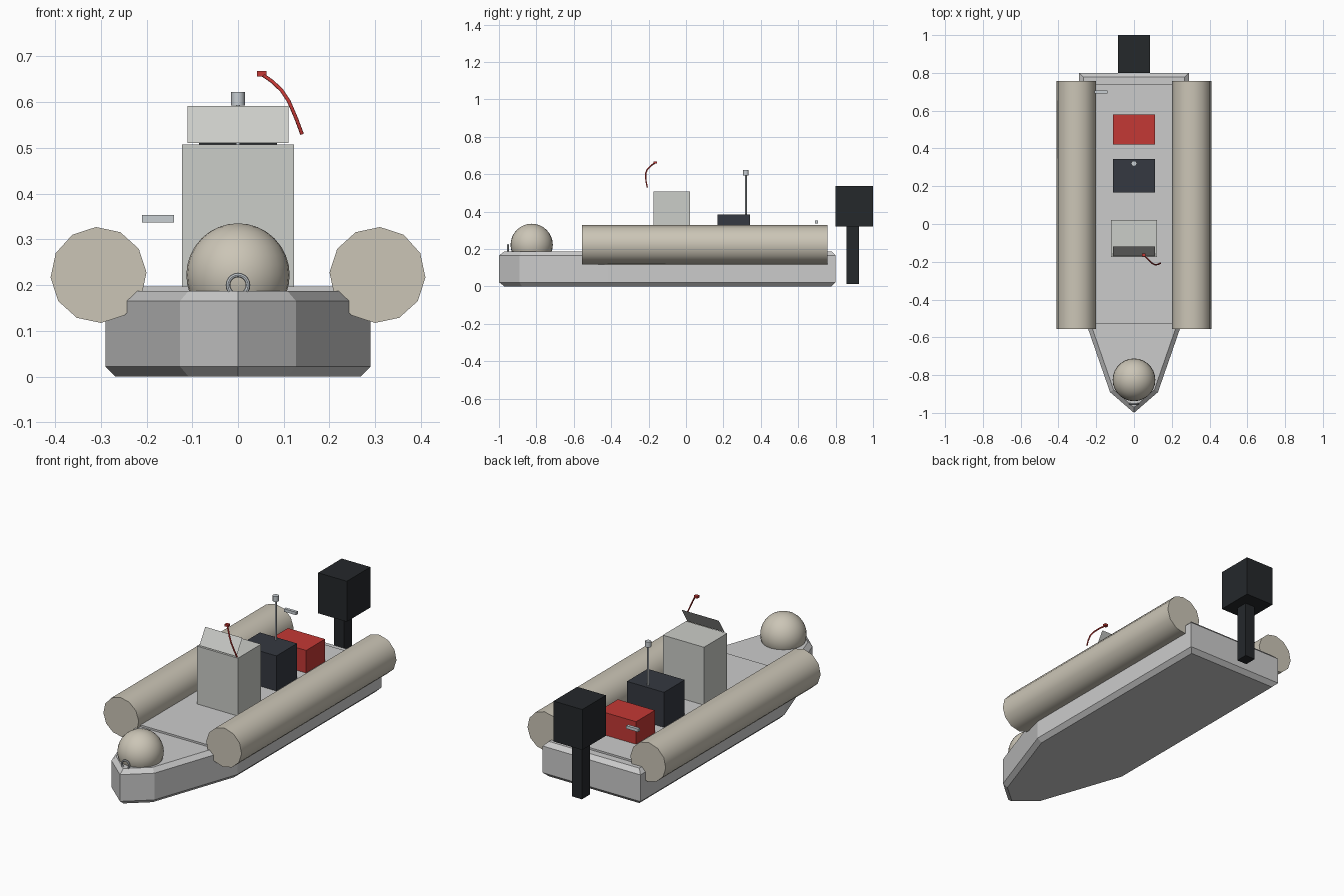
import bpy, bmesh, math
from mathutils import Vector

if "Cube" in bpy.data.objects:
    bpy.data.objects.remove(bpy.data.objects["Cube"])


def material(name, rgb):
    m = bpy.data.materials.new(name)
    m.diffuse_color = (*rgb, 1)
    m.use_nodes = True
    m.node_tree.nodes["Principled BSDF"].inputs["Base Color"].default_value = m.diffuse_color
    return m


TAN = material("tan_rubber", (0.60, 0.56, 0.47))
PALE = material("pale_panel", (0.60, 0.61, 0.58))
BLACK = material("motor_black", (0.018, 0.021, 0.024))
SLATE = material("slate", (0.035, 0.04, 0.052))
RED = material("red", (0.55, 0.04, 0.035))
METAL = material("light_metal", (0.58, 0.62, 0.65))


def finish(name, bm, mat=None, smooth=False):
    bmesh.ops.recalc_face_normals(bm, faces=bm.faces)
    me = bpy.data.meshes.new(name)
    bm.to_mesh(me)
    bm.free()
    ob = bpy.data.objects.new(name, me)
    bpy.context.collection.objects.link(ob)
    if mat:
        me.materials.append(mat)
    if smooth:
        bpy.ops.object.select_all(action='DESELECT')
        ob.select_set(True)
        bpy.context.view_layer.objects.active = ob
        bpy.ops.object.shade_smooth_by_angle(angle=math.radians(40))
    return ob


def box(name, lo, hi, mat=None):
    bm = bmesh.new()
    bmesh.ops.create_cube(bm, size=1)
    lo, hi = Vector(lo), Vector(hi)
    for v in bm.verts:
        v.co = (lo + hi) / 2 + v.co * (hi - lo)
    return finish(name, bm, mat)


def cylinder(name, a, b, r, n, mat=None, spin=0):
    a, b = Vector(a), Vector(b)
    bm = bmesh.new()
    bmesh.ops.create_cone(bm, cap_ends=True, segments=n, radius1=r, radius2=r, depth=(b - a).length)
    rot = (b - a).to_track_quat('Z', 'Y')
    c, s = math.cos(spin), math.sin(spin)
    for v in bm.verts:
        x, y, z = v.co
        v.co = (a + b) / 2 + rot @ Vector((x * c - y * s, x * s + y * c, z))
    return finish(name, bm, mat, True)


# Hull: pointed outline extruded up, rims chamfered
half = [(0.29, 0.80), (0.29, -0.42), (0.127, -0.89)]
outline = half + [(0, -1.0)] + [(-x, y) for x, y in reversed(half)]
bm = bmesh.new()
base = bm.faces.new([bm.verts.new((x, y, 0)) for x, y in outline])
ext = bmesh.ops.extrude_face_region(bm, geom=[base])
bmesh.ops.translate(bm, vec=(0, 0, 0.187),
                    verts=[g for g in ext["geom"] if isinstance(g, bmesh.types.BMVert)])
if not any(f for f in bm.faces if all(v.co.z == 0 for v in f.verts)):
    bm.faces.new([v for v in bm.verts if v.co.z == 0])
bmesh.ops.recalc_face_normals(bm, faces=bm.faces)
rims = [e for e in bm.edges if abs(e.verts[0].co.z - e.verts[1].co.z) < 1e-5]
bmesh.ops.bevel(bm, geom=rims, offset=0.022, segments=1, affect='EDGES')
finish("hull", bm)

# Raised deck plate
box("deck", (-0.21, -0.53, 0.18), (0.21, 0.74, 0.197))

# Side tubes, mirrored
for s, side in ((-1, "left"), (1, "right")):
    cylinder(side + "_tube", (s * 0.305, -0.555, 0.222), (s * 0.305, 0.757, 0.222),
             0.105, 12, TAN, math.radians(3 * s))

# Bow ball
bm = bmesh.new()
bmesh.ops.create_uvsphere(bm, u_segments=28, v_segments=16, radius=0.113)
bmesh.ops.translate(bm, vec=(0, -0.825, 0.222), verts=bm.verts)
finish("bow_ball", bm, TAN, True)

# Bow towing ring
bpy.ops.mesh.primitive_torus_add(major_radius=0.022, minor_radius=0.005, major_segments=20,
                                 minor_segments=8, location=(0, -0.952, 0.2),
                                 rotation=(math.pi / 2, 0, 0))
ring = bpy.context.object
ring.name = "bow_ring"
ring.data.materials.append(METAL)
bpy.ops.object.shade_smooth_by_angle()

# Console with a thin raked windscreen
box("console", (-0.122, -0.175, 0.19), (0.122, 0.022, 0.507), PALE)
bm = bmesh.new()
bm.faces.new([bm.verts.new(p) for p in ((-0.11, -0.17, 0.511), (0.11, -0.17, 0.511),
                                       (0.11, -0.12, 0.592), (-0.11, -0.12, 0.592))])
finish("windscreen", bm, PALE)

# Seat and fuel box
box("seat", (-0.11, 0.168, 0.19), (0.11, 0.343, 0.385), SLATE)
box("fuel_box", (-0.11, 0.42, 0.19), (0.11, 0.58, 0.318), RED)

# Mast with lamp
cylinder("mast", (0, 0.32, 0.38), (0, 0.32, 0.6), 0.005, 10, METAL)
cylinder("mast_lamp", (0, 0.32, 0.593), (0, 0.32, 0.622), 0.015, 12, METAL)

# Red safety cord and its clip
cu = bpy.data.curves.new("safety_cord", 'CURVE')
cu.dimensions = '3D'
cu.bevel_depth = 0.004
cu.bevel_resolution = 1
cu.use_fill_caps = True
sp = cu.splines.new('POLY')
pts = [(0.14, -0.207, 0.53), (0.127, -0.214, 0.565), (0.111, -0.216, 0.602),
       (0.095, -0.207, 0.626), (0.075, -0.188, 0.645), (0.052, -0.165, 0.661)]
sp.points.add(len(pts) - 1)
for p, co in zip(sp.points, pts):
    p.co = (*co, 1)
cord = bpy.data.objects.new("safety_cord", cu)
cu.materials.append(RED)
bpy.context.collection.objects.link(cord)
box("cord_clip", (0.042, -0.173, 0.656), (0.062, -0.155, 0.668), RED)

# Small grab bar by the stern
box("grab_bar", (-0.21, 0.69, 0.337), (-0.14, 0.706, 0.353), METAL)

# Outboard motor
box("motor_head", (-0.085, 0.80, 0.32), (0.085, 1.0, 0.537), BLACK)
box("motor_leg", (-0.03, 0.857, 0.012), (0.03, 0.924, 0.33), BLACK)
